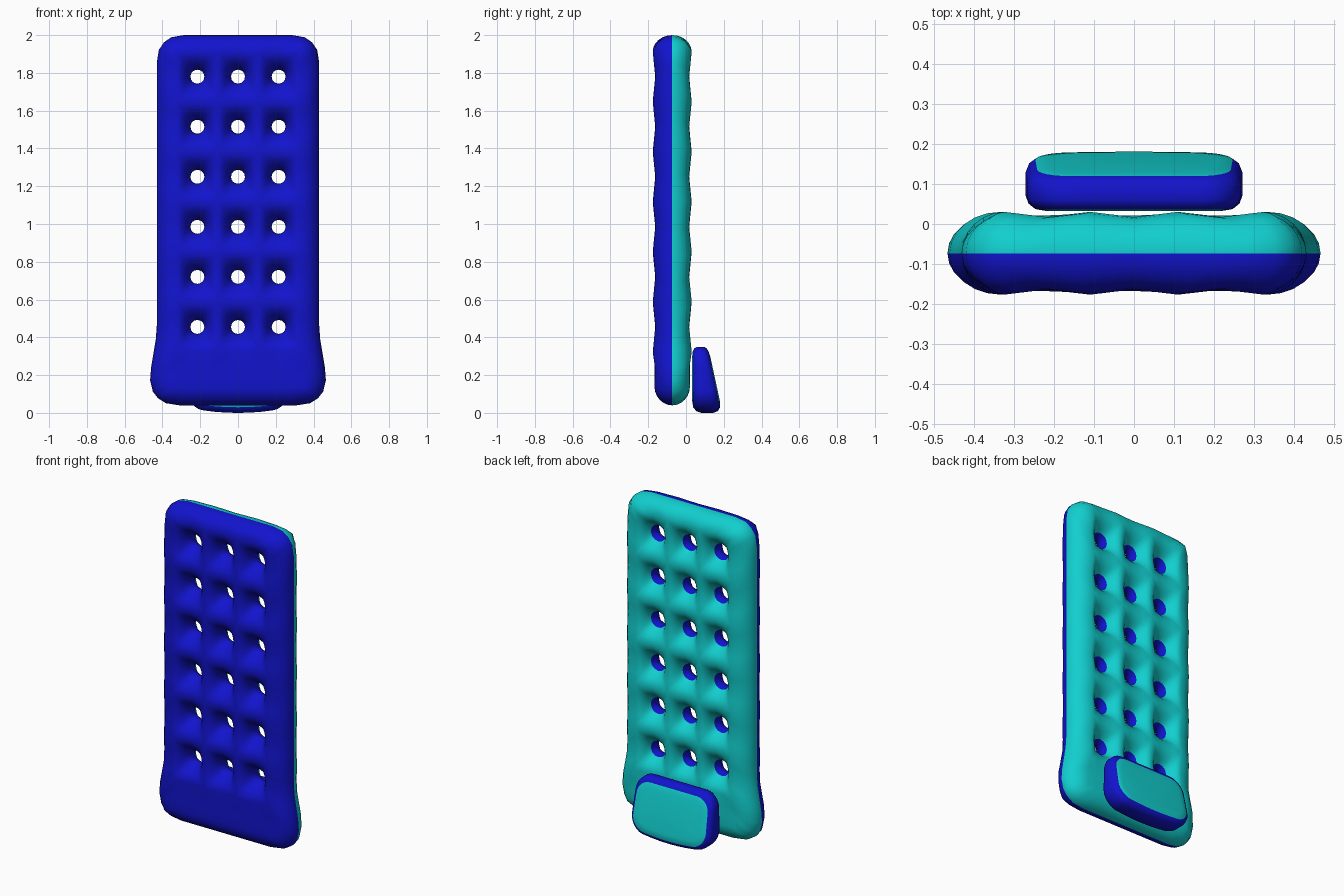
import bpy, bmesh, math

if "Cube" in bpy.data.objects:
    bpy.data.objects.remove(bpy.data.objects["Cube"])


def material(name, rgb):
    m = bpy.data.materials.new(name)
    m.diffuse_color = (*rgb, 1)
    m.use_nodes = True
    m.node_tree.nodes["Principled BSDF"].inputs["Base Color"].default_value = m.diffuse_color
    return m


MATS = [material("blue", (0.006, 0.007, 0.62)), material("teal", (0.006, 0.62, 0.62))]


def finish(name, bm):
    bmesh.ops.remove_doubles(bm, verts=bm.verts[:], dist=0.0004)
    bmesh.ops.recalc_face_normals(bm, faces=bm.faces[:])
    me = bpy.data.meshes.new(name)
    bm.to_mesh(me)
    bm.free()
    for m in MATS:
        me.materials.append(m)
    for p in me.polygons:
        p.use_smooth = True
    ob = bpy.data.objects.new(name, me)
    bpy.context.collection.objects.link(ob)
    return ob


# ---- mattress: quilted cells round each hole, a flat foot strip, a rolled rim
MID = -0.073
DX, DZ, Z0 = 0.215, 0.265, 0.3225        # cell size and bottom of the cell field
XE, ZT, ZB = 1.5 * DX, Z0 + 6 * DZ, 0.14  # field half width, top, foot strip bottom


def flare(x, z):
    t = min(max((0.46 - z) / 0.29, 0), 1)
    return x * (1 + 0.082 * t * t * (3 - 2 * t))


def puff(x, z):
    # half thickness on the cell borders: fullest where four cells meet
    if z < Z0 - 0.01:
        return 0.094
    cx = 0.5 - 0.5 * math.cos(2 * math.pi * x / DX)
    cz = 0.5 + 0.5 * math.cos(2 * math.pi * (z - Z0) / DZ)
    return 0.09 + 0.013 * cx * cz


def outer(x, z):
    # rim point for a field border point, with rounded corners
    q = [x * 0.43 / XE, 0.04 + (z - ZB) * 1.96 / (ZT - ZB)]
    r = 0.13
    c = [max(-0.30, min(0.30, q[0])), max(0.17, min(1.87, q[1]))]
    dx, dz = q[0] - c[0], q[1] - c[1]
    d = math.hypot(dx, dz)
    k = max(abs(dx), abs(dz)) / d if d > 1e-6 else 1
    return c[0] + dx * k, c[1] + dz * k


def strip(bm, a, b, side, mat, closed=True):
    # quads between two rows of (x, z, half thickness) points
    n = len(a)
    for i in range(n if closed else n - 1):
        j = (i + 1) % n
        vs = [bm.verts.new((flare(x, z), MID + side * h, z)) for x, z, h in (a[i], a[j], b[j], b[i])]
        bm.faces.new(vs).material_index = mat


SQUARE = ([(-1 + k / 2, -1) for k in range(4)] + [(1, -1 + k / 2) for k in range(4)]
          + [(1 - k / 2, 1) for k in range(4)] + [(-1, 1 - k / 2) for k in range(4)])
xs = [-XE + k * DX / 4 for k in range(13)]
foot = [ZB, 0.20, 0.26, Z0]
zs = foot[:-1] + [Z0 + k * DZ / 4 for k in range(25)]
border = ([(x, ZB) for x in xs[:-1]] + [(XE, z) for z in zs[:-1]]
          + [(x, ZT) for x in xs[:0:-1]] + [(-XE, z) for z in zs[:0:-1]])

bm = bmesh.new()
for side, mat in ((-1, 0), (1, 1)):
    # quilted cells with funnel holes
    for col in range(3):
        for row in range(6):
            cx, cz = (col - 1) * DX, Z0 + (row + 0.5) * DZ
            rings = []
            for t in (0, 0.2, 0.4, 0.6, 0.8, 0.92, 1):
                ring = []
                for u, v in SQUARE:
                    x, z = cx + u * DX / 2, cz + v * DZ / 2
                    d = math.hypot(u, v)
                    hx, hz = cx + 0.05 * u / d, cz + 0.05 * v / d
                    h = puff(x, z)
                    ring.append((x + (hx - x) * t, z + (hz - z) * t, h + (0.035 - h) * t ** 2.2))
                rings.append(ring)
            for r, h in ((0.040, 0.016), (0.037, 0)):
                rings.append([(cx + r * u / math.hypot(u, v), cz + r * v / math.hypot(u, v), h)
                              for u, v in SQUARE])
            for k in range(len(rings) - 1):
                strip(bm, rings[k], rings[k + 1], side, mat if k < 6 else 0)
    # flat foot strip
    for a, b in zip(foot, foot[1:]):
        strip(bm, [(x, a, puff(x, a)) for x in xs], [(x, b, puff(x, b)) for x in xs], side, mat, False)
    # rolled rim
    rim = []
    for k in range(7):
        a = k * math.pi / 12
        s, c = math.sin(a), math.cos(a) if k < 6 else 0
        ring = []
        for x, z in border:
            ox, oz = outer(x, z)
            ring.append((x + (ox - x) * s, z + (oz - z) * s, puff(x, z) * c))
        rim.append(ring)
    for a, b in zip(rim, rim[1:]):
        strip(bm, a, b, side, mat)
finish("mattress", bm)

# ---- pillow: wedge with a blue side band and teal panels
W, PZ, PH, R = 0.275, 0.19, 0.16, 0.09
outline = []
for q, (sx, sz) in enumerate(((1, 1), (-1, 1), (-1, -1), (1, -1))):
    for k in range(7):
        a = math.radians(90 * q + 15 * k)
        outline.append((sx * (W - R) + R * math.cos(a), sz * (PH - R) + R * math.sin(a)))
    if q % 2 == 0:
        for k in range(1, 6):
            outline.append((sx * (W - R) * (1 - k / 3), sz * PH))


def pillow_ring(bm, inset, depth):
    ring = []
    for x, z in outline:
        x, z = x * (1 - inset / W), z * (1 - inset / PH)
        low = max(0, -z / PH)
        zz = PZ + z - 0.03 * low * (1 - (x / W) ** 2)
        x *= 1 - 0.05 * (z / PH + 1) / 2
        front, back = 0.032, 0.122 + max(0, 0.33 - zz) * 0.215
        ring.append(bm.verts.new((x, front + (back - front) * depth, zz)))
    return ring


bm = bmesh.new()
steps = [(0.055, 0), (0.025, 0.04), (0.008, 0.14), (0, 0.3), (0, 0.7), (0.008, 0.86), (0.025, 0.96), (0.055, 1)]
rings = [pillow_ring(bm, *s) for s in steps]
n = len(outline)
for k in range(len(rings) - 1):
    a, b = rings[k], rings[k + 1]
    for i in range(n):
        j = (i + 1) % n
        bm.faces.new((a[i], a[j], b[j], b[i])).material_index = 1 if k in (0, 6) else 0
for r in (rings[0], rings[-1]):
    bm.faces.new(r).material_index = 1
finish("pillow", bm)
